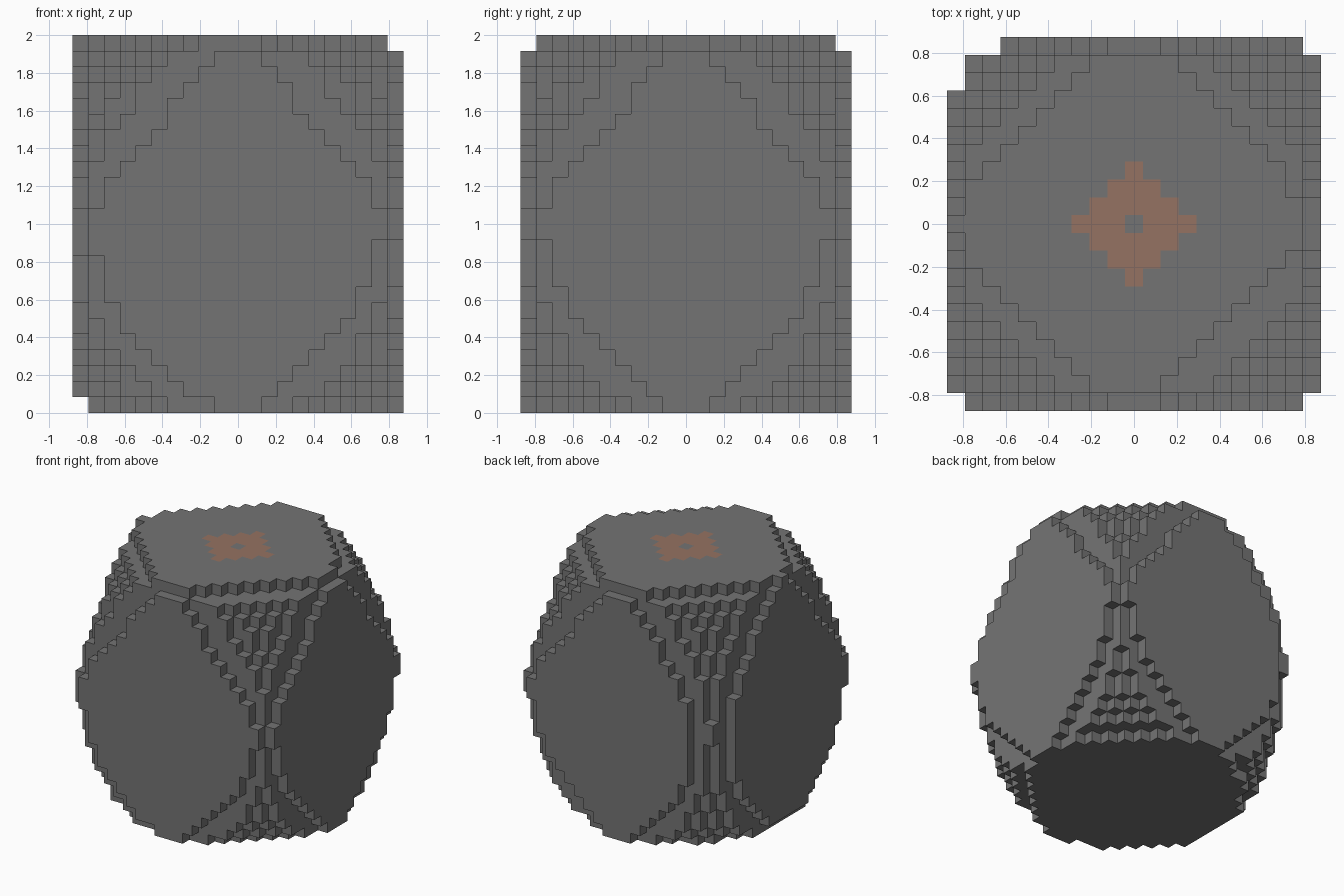
import bpy
import bmesh
from mathutils import Vector

cube = bpy.data.objects.get("Cube")
if cube:
    bpy.data.objects.remove(cube, do_unlink=True)

CELL = 1 / 12
COUNT = (21, 21, 24)

# How strongly each corner of the block is worn away, keyed by signs of x, y, z
WEAR = {
    (1, -1, 1): 1.4, (-1, -1, 1): 1.35, (1, 1, 1): 1.25, (-1, 1, 1): 1.15,
    (1, -1, -1): 0.45, (-1, -1, -1): 0.05, (1, 1, -1): 0.45, (-1, 1, -1): 0.25,
}
INNER_WEAR = 0.27


def make_material(name, colour):
    mat = bpy.data.materials.new(name)
    mat.use_nodes = True
    rgba = (*colour, 1)
    mat.diffuse_color = rgba
    mat.node_tree.nodes["Principled BSDF"].inputs["Base Color"].default_value = rgba
    return mat


def sign(value):
    return 1 if value >= 0 else -1


def is_solid(cell):
    """Rounded block; its outermost skin is worn more than the layers below."""
    if any(c < 0 or c >= n for c, n in zip(cell, COUNT)):
        return False
    u, v, w = ((2 * c + 1) / n - 1 for c, n in zip(cell, COUNT))
    limit = 1.665 + 0.18 * w * w - 0.03 * u * w - 0.02 * w
    limit -= 0.25 * max(0, -u) * max(0, v) * (1 - w * w)
    wear = WEAR[sign(u), sign(v), sign(w)] * 3.8 * (u * v * w) ** 2
    on_skin = any(c in (0, n - 1) for c, n in zip(cell, COUNT))
    limit -= wear if on_skin else wear * INNER_WEAR
    return u * u + v * v + w * w <= limit


def corner(cell, offset):
    x, y, z = (c + o for c, o in zip(cell, offset))
    return Vector((x - COUNT[0] / 2, y - COUNT[1] / 2, z)) * CELL


def is_patch(cell, axis, step):
    """Stepped diamond ring in the middle of the top."""
    distance = abs(cell[0] - COUNT[0] // 2) + abs(cell[1] - COUNT[1] // 2)
    return axis == 2 and step == 1 and 1 <= distance <= 3


# Stone block: one quad for each exposed cell side
solid = {
    (i, j, k)
    for i in range(COUNT[0]) for j in range(COUNT[1]) for k in range(COUNT[2])
    if is_solid((i, j, k))
}
bm = bmesh.new()
for cell in sorted(solid):
    for axis in range(3):
        for step in (-1, 1):
            neighbour = list(cell)
            neighbour[axis] += step
            if tuple(neighbour) in solid:
                continue
            quad = []
            for a, b in ((0, 0), (1, 0), (1, 1), (0, 1)):
                offset = [0, 0, 0]
                offset[axis] = max(step, 0)
                offset[(axis + 1) % 3] = a
                offset[(axis + 2) % 3] = b
                quad.append(bm.verts.new(corner(cell, offset)))
            face = bm.faces.new(quad if step > 0 else quad[::-1])
            face.material_index = int(is_patch(cell, axis, step))
bmesh.ops.remove_doubles(bm, verts=bm.verts[:], dist=CELL / 100)

mesh = bpy.data.meshes.new("stone_block")
bm.to_mesh(mesh)
bm.free()
mesh.materials.append(make_material("stone grey", (0.175, 0.175, 0.175)))
mesh.materials.append(make_material("clay brown", (0.3, 0.17, 0.122)))
block = bpy.data.objects.new("stone_block", mesh)
bpy.context.scene.collection.objects.link(block)
